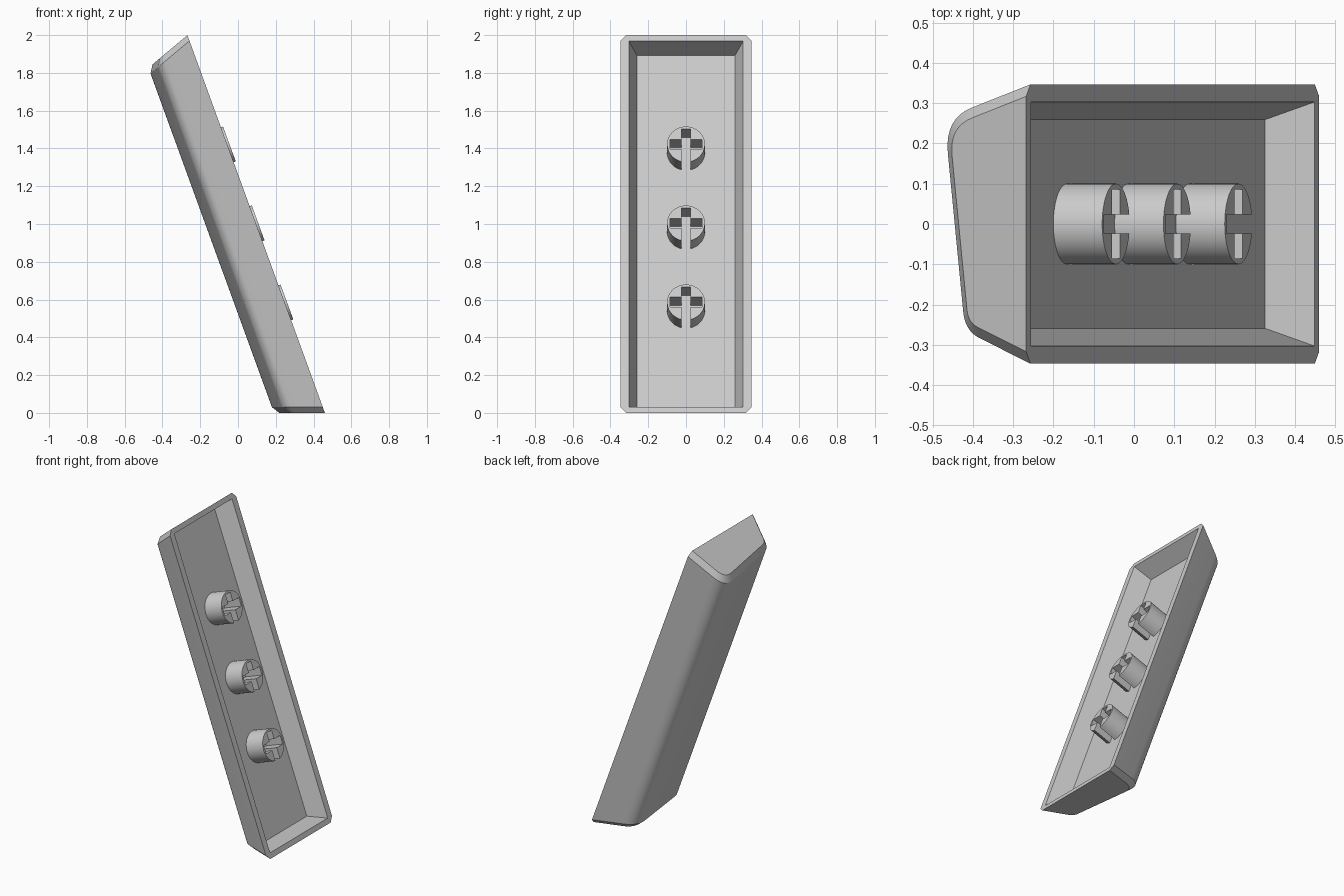
import bpy, bmesh, math
from mathutils import Vector

if "Cube" in bpy.data.objects:
    bpy.data.objects.remove(bpy.data.objects["Cube"])

TILT = math.radians(70)
ORIGIN = (0.096, 0, 1.0)      # centre of the open rim
HALF = 1.064                  # half length at the rim
SLOPE = math.tan(math.radians(20))
CHAMFER = 0.032
FLOOR = 0.117                 # cavity depth

grey = bpy.data.materials.new("light_grey")
grey.use_nodes = True
COLOUR = (0.6, 0.6, 0.6, 1)
grey.diffuse_color = COLOUR
grey.node_tree.nodes["Principled BSDF"].inputs["Base Color"].default_value = COLOUR


def finish(bm, name, location):
    bmesh.ops.recalc_face_normals(bm, faces=bm.faces)
    mesh = bpy.data.meshes.new(name)
    bm.to_mesh(mesh)
    bm.free()
    mesh.materials.append(grey)
    obj = bpy.data.objects.new(name, mesh)
    bpy.context.collection.objects.link(obj)
    obj.location = location
    obj.rotation_euler = (0, TILT, 0)
    bpy.ops.object.select_all(action="DESELECT")
    obj.select_set(True)
    bpy.context.view_layer.objects.active = obj
    bpy.ops.object.shade_smooth_by_angle(angle=math.radians(30))


def fillet(a, corner, b, length, steps=8):
    """Rounded corner between the directions to a and b."""
    p = corner + (a - corner).normalized() * length
    q = corner + (b - corner).normalized() * length
    return [p * (1 - t) ** 2 + corner * 2 * t * (1 - t) + q * t * t
            for t in (i / steps for i in range(steps + 1))]


def section(inset):
    """Cross-section (y, depth): leaning sides and a slanted, rounded face."""
    rim = 0.347 - inset
    face = 0.231 - inset * 0.85
    lean_l, lean_r, slant = 0.325, 0.41, 0.119
    y_l = (rim - lean_l * face) / (1 + lean_l * slant)
    y_r = -(rim - lean_r * face) / (1 - lean_r * slant)
    left, right = (Vector((y, face + slant * y)) for y in (y_l, y_r))
    start, end = Vector((rim, 0)), Vector((-rim, 0))
    return ([start] + fillet(start, left, right, 0.087 - inset / 2)
            + fillet(left, right, end, 0.047 - inset / 2) + [end])


# Cap shell: four lofted sections with chamfered ends
bm = bmesh.new()
loops = []
for side, inset in ((-1, 0.03), (-1, 0), (1, 0), (1, 0.03)):
    length = HALF - (0 if inset else CHAMFER)
    loops.append([bm.verts.new((side * (length - SLOPE * p.y), p.x, -p.y))
                  for p in section(inset)])
for a, b in zip(loops, loops[1:]):
    for i in range(len(a) - 1):
        bm.faces.new((a[i], a[i + 1], b[i + 1], b[i]))
bm.faces.new(loops[0])
bm.faces.new(loops[-1])

# Cavity: sloping walls and a flat floor
mouth, floor = ([bm.verts.new((sx * hx, sy * hy, z))
                 for sx, sy in ((-1, -1), (1, -1), (1, 1), (-1, 1))]
                for hx, hy, z in ((1.03, 0.303, 0), (0.991, 0.259, -FLOOR)))
for i in range(4):
    j = (i + 1) % 4
    bm.faces.new((mouth[i], mouth[j], floor[j], floor[i]))
bm.faces.new(floor)

# Flat rim, as a strip of quads and corner triangles around the mouth
lo, hi = [l[-1] for l in loops], [l[0] for l in loops]
outer = [lo[1], lo[2], lo[3], hi[3], hi[2], hi[1], hi[0], lo[0]]
for i in range(4):
    j = (i + 1) % 4
    a, b, c = outer[2 * i], outer[2 * i + 1], outer[(2 * i + 2) % 8]
    bm.faces.new((a, b, mouth[j], mouth[i]))
    bm.faces.new((b, c, mouth[j]))
finish(bm, "cap_shell", ORIGIN)


# Stems: round posts with a cross slot that opens through the lower wall
def stem(name, offset):
    radius, reach, arm, gap = 0.1, 0.086, 0.028, 0.024
    start = math.asin(gap / radius)
    count = 40
    outline = []
    for i in range(count + 1):
        a = start + (2 * math.pi - 2 * start) * i / count
        outline.append((radius * math.cos(a), radius * math.sin(a)))
    half = [(arm, gap), (arm, reach), (-arm, reach), (-arm, gap), (-reach, gap)]
    outline += [(x, -y) for x, y in half] + half[::-1]
    bm = bmesh.new()
    base = bm.faces.new([bm.verts.new((x, y, -FLOOR)) for x, y in outline])
    top = bmesh.ops.extrude_face_region(bm, geom=[base])["geom"]
    bmesh.ops.translate(bm, vec=(0, 0, FLOOR + 0.012),
                        verts=[v for v in top if isinstance(v, bmesh.types.BMVert)])
    along = Vector((math.cos(TILT), 0, -math.sin(TILT))) * offset
    finish(bm, name, Vector(ORIGIN) + along)


for name, offset in (("upper_stem", -0.445), ("middle_stem", 0), ("lower_stem", 0.445)):
    stem(name, offset)
